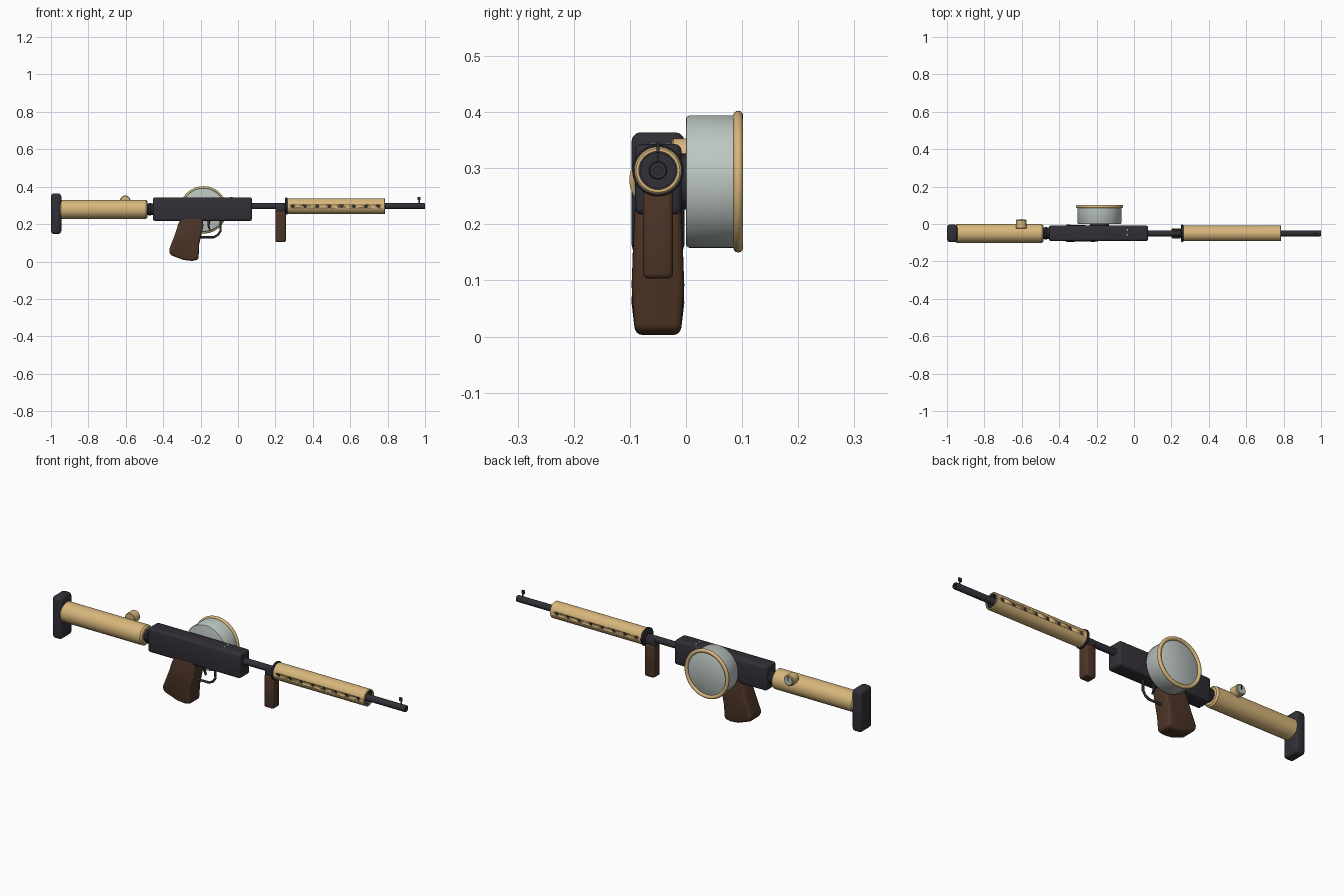
import bpy, bmesh, math
from mathutils import Vector, Matrix

if "Cube" in bpy.data.objects:
    bpy.data.objects.remove(bpy.data.objects["Cube"])

MID = -0.05    # y of the main centre line
BORE = 0.296   # height of the barrel axis


def material(name, rgb, rough=0.6):
    m = bpy.data.materials.new(name)
    m.use_nodes = True
    m.diffuse_color = (*rgb, 1)
    bsdf = m.node_tree.nodes["Principled BSDF"]
    bsdf.inputs["Base Color"].default_value = (*rgb, 1)
    bsdf.inputs["Roughness"].default_value = rough
    return m


SAND = material("sand yellow", (0.68, 0.47, 0.20))
DARK = material("dark metal", (0.031, 0.029, 0.038))
BROWN = material("brown grip", (0.075, 0.036, 0.020))
GREY = material("pale grey", (0.50, 0.56, 0.53))
BLACK = material("black", (0.008, 0.008, 0.009))


def finish(name, bm, mat, bevel=0, segments=3):
    bmesh.ops.recalc_face_normals(bm, faces=bm.faces)
    mesh = bpy.data.meshes.new(name)
    bm.to_mesh(mesh)
    bm.free()
    mesh.materials.append(mat)
    ob = bpy.data.objects.new(name, mesh)
    bpy.context.collection.objects.link(ob)
    bpy.ops.object.select_all(action="DESELECT")
    bpy.context.view_layer.objects.active = ob
    ob.select_set(True)
    if bevel:
        mod = ob.modifiers.new("Bevel", "BEVEL")
        mod.width, mod.segments, mod.limit_method = bevel, segments, "ANGLE"
        bpy.ops.object.modifier_apply(modifier="Bevel")
    bpy.ops.object.shade_smooth_by_angle(angle=math.radians(35))
    return ob


def box(name, low, high, mat, bevel=0):
    low, high = Vector(low), Vector(high)
    bm = bmesh.new()
    bmesh.ops.create_cube(bm, size=1)
    bmesh.ops.scale(bm, vec=high - low, verts=bm.verts)
    bmesh.ops.translate(bm, vec=(low + high) / 2, verts=bm.verts)
    return finish(name, bm, mat, bevel)


def lathe(name, axis, origin, profile, mat, steps=48, ring=False):
    """Spin (distance along axis, radius) points; ring joins last to first."""
    axis = Vector(axis)
    side = axis.orthogonal().normalized()
    bm = bmesh.new()
    verts = [bm.verts.new(Vector(origin) + axis * a + side * r) for a, r in profile]
    pairs = list(zip(verts, verts[1:])) + ([(verts[-1], verts[0])] if ring else [])
    edges = [bm.edges.new(p) for p in pairs]
    bmesh.ops.spin(bm, geom=verts + edges, cent=origin, axis=axis,
                   angle=math.tau, steps=steps, use_duplicate=False)
    bmesh.ops.remove_doubles(bm, verts=bm.verts, dist=0.0001)
    return finish(name, bm, mat)


def rod(name, axis, origin, length, radius, mat, edge=0.003, steps=40):
    return lathe(name, axis, origin, [(0, 0), (0, radius - edge), (edge, radius),
                 (length - edge, radius), (length, radius - edge), (length, 0)], mat, steps)


def slab(name, outline, y0, y1, mat, bevel, segments=3):
    """Extrude an x-z outline between two y positions."""
    bm = bmesh.new()
    face = bm.faces.new([bm.verts.new((x, y0, z)) for x, z in outline])
    new = bmesh.ops.extrude_face_region(bm, geom=[face])["geom"]
    bmesh.ops.translate(bm, vec=(0, y1 - y0, 0),
                        verts=[v for v in new if isinstance(v, bmesh.types.BMVert)])
    return finish(name, bm, mat, bevel, segments)


X, Y = (1, 0, 0), (0, 1, 0)

# Shoulder stock
box("butt_pad", (-1, -0.097, 0.147), (-0.945, -0.003, 0.364), DARK, 0.016)
rod("stock_tube", X, (-0.955, MID, 0.279), 0.47, 0.051, SAND, 0.008)
rod("stock_neck", X, (-0.5, MID, 0.279), 0.06, 0.03, DARK)
rod("neck_ring", X, (-0.478, MID, 0.279), 0.014, 0.034, DARK)

# Dial on the far side of the stock
DIAL = (-0.603, -0.025, 0.325)
rod("dial_body", Y, DIAL, 0.048, 0.028, SAND)
rod("dial_face", Y, (DIAL[0], 0.02, DIAL[2]), 0.005, 0.022, GREY, 0.001)
box("dial_pointer", (DIAL[0] - 0.003, 0.022, 0.324), (DIAL[0] + 0.003, 0.027, 0.344), BLACK)

# Receiver with two small pins on top
box("receiver", (-0.455, -0.091, 0.217), (0.075, -0.008, 0.343), DARK, 0.012)
for i, y in enumerate((-0.058, -0.032)):
    rod(f"top_pin_{i + 1}", (0, 0, 1), (-0.036, y, 0.338), 0.007, 0.006, GREY, 0.001, 16)

# Drum magazine with rim
DRUM = (-0.185, 0, 0.276)
lathe("drum", Y, DRUM, [(0, 0), (0, 0.112), (0.001, 0.115), (0.006, 0.118),
                        (0.088, 0.118), (0.092, 0.112), (0.094, 0)], GREY, 64)
rim = [(0.093 + 0.009 * math.cos(t * math.tau / 12), 0.117 + 0.0095 * math.sin(t * math.tau / 12))
       for t in range(12)]
lathe("drum_rim", Y, DRUM, rim, SAND, 64, ring=True)
rod("drum_mount", Y, (DRUM[0], -0.03, DRUM[2]), 0.04, 0.05, DARK)

# Pistol grip
grip = slab("pistol_grip", [(-0.30, 0.235), (-0.19, 0.235), (-0.185, 0.19), (-0.208, 0.09),
                            (-0.211, 0.01), (-0.245, 0.003), (-0.29, 0.008), (-0.362, 0.035),
                            (-0.370, 0.06), (-0.335, 0.15), (-0.318, 0.205)],
            -0.097, -0.003, BROWN, 0.016, 4)
for v in grip.data.vertices:
    taper = 1 - 0.12 * max(0, (v.co.z - 0.1) / 0.13) - 0.15 * max(0, (0.06 - v.co.z) / 0.06)
    v.co.y = MID + (v.co.y - MID) * taper

# Trigger and its guard
guard = bpy.data.curves.new("trigger_guard", "CURVE")
guard.dimensions = "3D"
guard.bevel_depth, guard.bevel_resolution = 0.006, 2
path = [(-0.205, 0.13), (-0.13, 0.13), (-0.108, 0.142), (-0.094, 0.162), (-0.094, 0.225)]
spline = guard.splines.new("POLY")
spline.points.add(len(path) - 1)
for p, (x, z) in zip(spline.points, path):
    p.co = (x, MID, z, 1)
guard.materials.append(DARK)
guard_ob = bpy.data.objects.new("trigger_guard", guard)
bpy.context.collection.objects.link(guard_ob)
slab("trigger", [(-0.165, 0.225), (-0.145, 0.225), (-0.153, 0.19), (-0.145, 0.165),
                 (-0.152, 0.163), (-0.163, 0.188)], MID - 0.006, MID + 0.006, DARK, 0.002, 1)

# Barrel with a bored muzzle
lathe("barrel", X, (0, MID, BORE), [(0.06, 0), (0.06, 0.0165), (0.996, 0.0165), (1, 0.0145),
                                    (1, 0.007), (0.95, 0.007), (0.95, 0)], DARK, 32)
box("front_sight_post", (0.966, MID - 0.002, 0.308), (0.972, MID + 0.002, 0.335), DARK)
box("front_sight_blade", (0.96, MID - 0.003, 0.328), (0.976, MID + 0.003, 0.346), DARK)

# Perforated handguard
handguard = lathe("handguard", X, (0, MID, BORE),
                  [(0.262, 0.034), (0.262, 0.039), (0.265, 0.042), (0.784, 0.042),
                   (0.787, 0.039), (0.787, 0.034)], SAND, 48, ring=True)
bm = bmesh.new()
for i in range(8):
    place = Matrix.Translation((0.293 + 0.0653 * i, MID, BORE)) @ Matrix.Rotation(math.pi / 2, 4, "X")
    bmesh.ops.create_cone(bm, cap_ends=True, segments=16, radius1=0.009, radius2=0.009,
                          depth=0.2, matrix=place)
cutter = finish("vent_cutter", bm, DARK)
cutter.hide_render = True
bpy.context.view_layer.objects.active = handguard
mod = handguard.modifiers.new("Vents", "BOOLEAN")
mod.operation, mod.solver, mod.object = "DIFFERENCE", "EXACT", cutter
bpy.ops.object.modifier_apply(modifier="Vents")
bpy.data.objects.remove(cutter)
lathe("handguard_lining", X, (0, MID, BORE), [(0.262, 0.031), (0.262, 0.0345), (0.78, 0.0345),
                                              (0.78, 0.031)], DARK, 48, ring=True)

# Collar and forward grip
rod("handguard_collar", X, (0.252, MID, BORE), 0.012, 0.046, DARK, 0.002)
box("fore_grip_mount", (0.2, MID - 0.02, 0.262), (0.256, MID + 0.02, 0.305), DARK, 0.005)
box("fore_grip", (0.2, -0.077, 0.103), (0.256, -0.023, 0.27), BROWN, 0.01)
